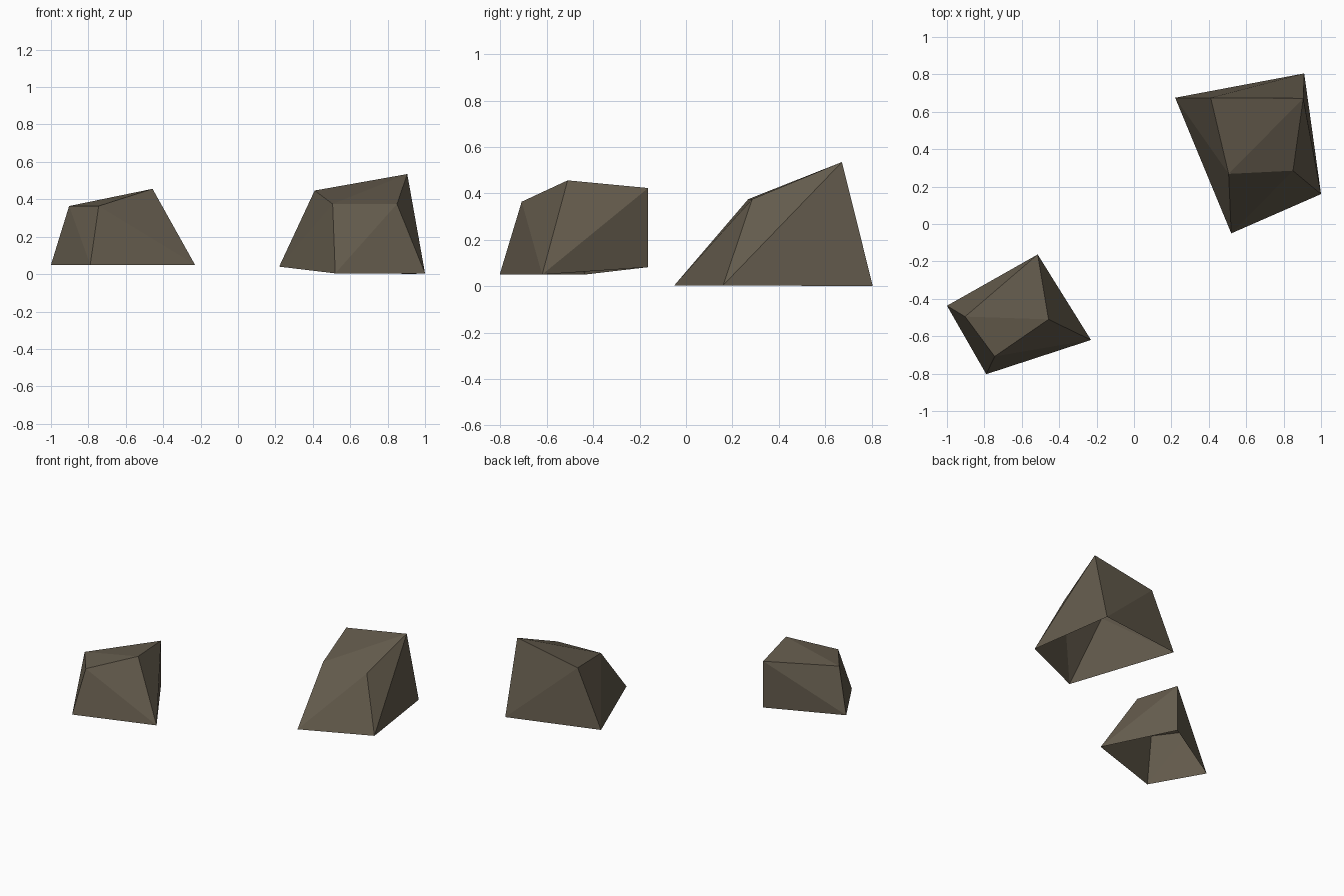
import bpy, bmesh

if "Cube" in bpy.data.objects:
    bpy.data.objects.remove(bpy.data.objects["Cube"])

# Single earthy stone colour
stone = bpy.data.materials.new("dark brown stone")
stone.diffuse_color = (0.127, 0.105, 0.073, 1)
stone.use_nodes = True
stone.node_tree.nodes["Principled BSDF"].inputs["Base Color"].default_value = stone.diffuse_color


def rock(name, base, top):
    """Chipped four-sided boulder: convex shell over base and top corners, open below."""
    bm = bmesh.new()
    for co in base + top:
        bm.verts.new(co)
    bmesh.ops.convex_hull(bm, input=bm.verts[:])
    bmesh.ops.recalc_face_normals(bm, faces=bm.faces[:])
    bm.normal_update()
    under = [f for f in bm.faces if f.normal.z < -0.8]
    bmesh.ops.delete(bm, geom=under, context='FACES')
    mesh = bpy.data.meshes.new(name)
    bm.to_mesh(mesh)
    bm.free()
    mesh.materials.append(stone)
    obj = bpy.data.objects.new(name, mesh)
    bpy.context.collection.objects.link(obj)
    return obj


# Larger boulder, right and back
rock("large_rock",
     [(0.22, 0.675, 0.04), (0.52, -0.05, 0.004), (1.0, 0.16, 0.004), (0.91, 0.805, 0.0)],
     [(0.41, 0.675, 0.447), (0.506, 0.268, 0.375), (0.85, 0.285, 0.375), (0.905, 0.672, 0.535)])

# Smaller boulder, left and front
rock("small_rock",
     [(-1.0, -0.437, 0.05), (-0.79, -0.803, 0.05), (-0.23, -0.62, 0.05), (-0.515, -0.163, 0.082)],
     [(-0.903, -0.495, 0.364), (-0.745, -0.708, 0.364), (-0.457, -0.51, 0.456), (-0.515, -0.163, 0.423)])
